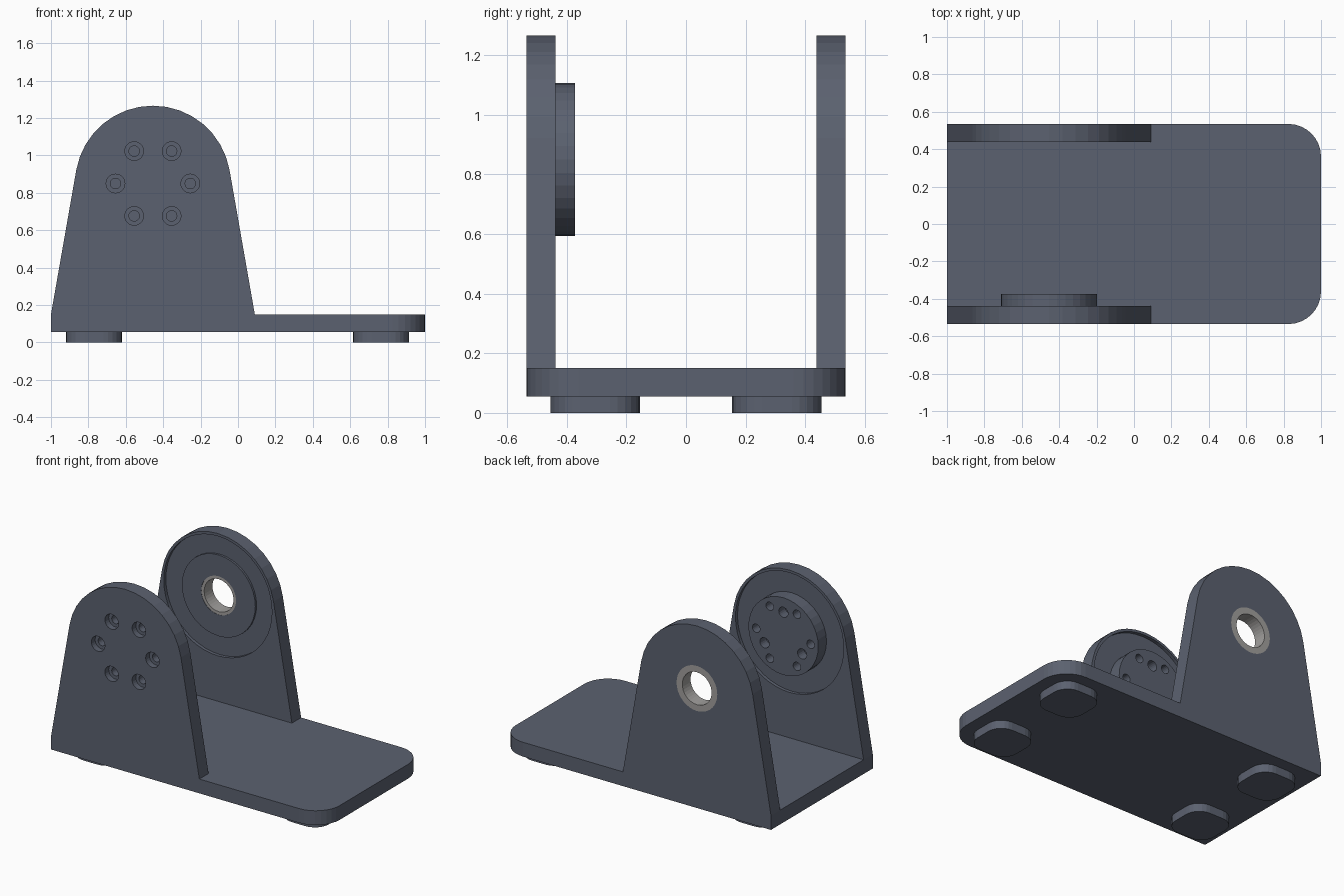
import bpy, bmesh
from math import sin, cos, radians, pi

if "Cube" in bpy.data.objects:
    bpy.data.objects.remove(bpy.data.objects["Cube"])


def material(name, rgb):
    m = bpy.data.materials.new(name)
    m.use_nodes = True
    m.diffuse_color = (*rgb, 1)
    m.node_tree.nodes["Principled BSDF"].inputs["Base Color"].default_value = (*rgb, 1)
    return m


slate = material("slate grey", (0.105, 0.12, 0.16))
steel = material("bearing steel", (0.36, 0.35, 0.34))


def prism(name, pts, lo, hi, axis="y", mat=slate):
    """Extrude a 2D outline between lo and hi along y (outline in xz) or z (outline in xy)."""
    bm = bmesh.new()
    place = (lambda p, d: (p[0], d, p[1])) if axis == "y" else (lambda p, d: (p[0], p[1], d))
    a = [bm.verts.new(place(p, lo)) for p in pts]
    b = [bm.verts.new(place(p, hi)) for p in pts]
    bm.faces.new(a)
    bm.faces.new(b[::-1])
    n = len(pts)
    for i in range(n):
        j = (i + 1) % n
        bm.faces.new((a[i], b[i], b[j], a[j]))
    bmesh.ops.recalc_face_normals(bm, faces=bm.faces)
    mesh = bpy.data.meshes.new(name)
    bm.to_mesh(mesh)
    bm.free()
    mesh.materials.append(mat)
    ob = bpy.data.objects.new(name, mesh)
    bpy.context.scene.collection.objects.link(ob)
    return ob


def arc(cx, cy, r, start, end, n):
    return [(cx + r * cos(radians(start + (end - start) * i / n)),
             cy + r * sin(radians(start + (end - start) * i / n))) for i in range(n + 1)]


def circle(x, z, r, n=36):
    return arc(x, z, r, 0, 360, n)[:-1]


def bore(targets, x, z, r, lo, hi, n=36):
    """Cut a round hole along y through the targets."""
    cutter = prism("cutter", circle(x, z, r, n), lo, hi)
    cutter.hide_render = True
    for ob in targets:
        mod = ob.modifiers.new("bore", "BOOLEAN")
        mod.operation, mod.solver, mod.object = "DIFFERENCE", "EXACT", cutter
        bpy.context.view_layer.update()
        with bpy.context.temp_override(object=ob, active_object=ob, selected_objects=[ob]):
            bpy.ops.object.modifier_apply(modifier=mod.name)
    bpy.data.objects.remove(cutter)


W, INNER = 0.535, 0.438         # outer and inner faces of the uprights
BASE, TOP = 0.055, 0.15         # base plate heights
CX, CZ, R = -0.455, 0.85, 0.416  # pivot centre and rounded head
FLOOR = INNER + 0.022           # floor of the shallow inner recess

# Base plate, rounded at one end only
c = 0.175
prism("base_plate", [(-1, -W)] + arc(1 - c, c - W, c, -90, 0, 8)
      + arc(1 - c, W - c, c, 0, 90, 8) + [(-1, W)], BASE, TOP, "z")

# Four rounded square feet
for sx, fx in (("rear", -0.77), ("front", 0.765)):
    for sy, fy in (("right", -0.305), ("left", 0.305)):
        pts = []
        for k, (dx, dy) in enumerate(((1, 1), (-1, 1), (-1, -1), (1, -1))):
            pts += arc(fx + dx * 0.05, fy + dy * 0.05, 0.1, 90 * k, 90 * k + 90, 6)
        prism(f"foot_{sx}_{sy}", pts, 0, BASE, "z")

# Tapered uprights with round heads
outline = [(-1, TOP), (0.09, TOP)] + arc(CX, CZ, R, 10, 170, 16)
front = prism("front_upright", outline, -W, -INNER)
back = prism("back_upright", outline, INNER, W)
bore([front], CX, CZ, 0.398, -FLOOR, -0.3, 48)
bore([back], CX, CZ, 0.398, 0.3, FLOOR, 48)

# Drive boss on the front upright
boss = prism("drive_boss", circle(CX, CZ, 0.257), -FLOOR, -0.373)

# Six counterbored screw holes through upright and boss
for k in range(6):
    x, z = CX + 0.2 * cos(k * pi / 3), CZ + 0.2 * sin(k * pi / 3)
    bore([front, boss], x, z, 0.028, -0.7, -0.2, 20)
    bore([front], x, z, 0.05, -0.7, -W + 0.04, 24)

# Three blind dowel holes in the boss
for k in range(3):
    a = pi / 2 + k * 2 * pi / 3
    bore([boss], CX + 0.16 * cos(a), CZ + 0.16 * sin(a), 0.034, -0.44, -0.2, 20)

# Raised pad and bearing seat on the back upright
pad = prism("bearing_pad", circle(CX, CZ, 0.27), FLOOR - 0.014, FLOOR)
bore([back, pad], CX, CZ, 0.128, 0.3, 0.7)
bore([back], CX, CZ, 0.15, W - 0.03, 0.7)

# Flanged bearing sleeve
sleeve = prism("bearing_sleeve", circle(CX, CZ, 0.128), FLOOR - 0.012, W - 0.03, mat=steel)
flange = prism("bearing_flange", circle(CX, CZ, 0.15), W - 0.03, W, mat=steel)
bore([sleeve, flange], CX, CZ, 0.108, 0.3, 0.7)
